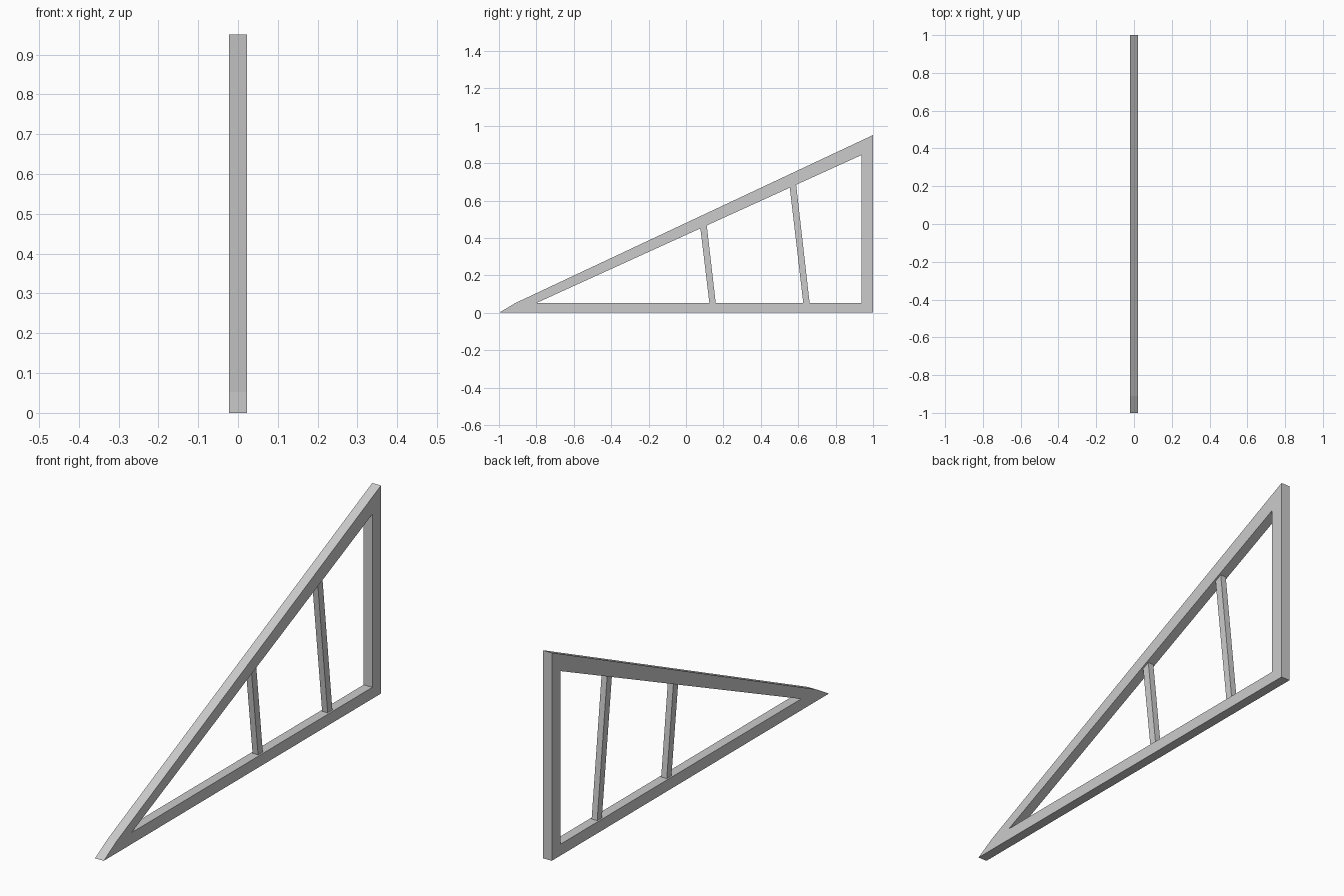
import bpy, bmesh

cube = bpy.data.objects.get("Cube")
if cube:
    bpy.data.objects.remove(cube, do_unlink=True)

# Single grey finish
grey = bpy.data.materials.new("plain grey")
grey.use_nodes = True
colour = (0.6, 0.6, 0.6, 1)
grey.diffuse_color = colour
grey.node_tree.nodes["Principled BSDF"].inputs["Base Color"].default_value = colour


def slab(name, points, faces, half):
    """Extrude side-profile (y, z) faces symmetrically across x."""
    bm = bmesh.new()
    verts = [bm.verts.new((-half, y, z)) for y, z in points]
    for face in faces:
        bm.faces.new([verts[i] for i in face])
    res = bmesh.ops.extrude_face_region(bm, geom=bm.faces[:], use_keep_orig=True)
    moved = [g for g in res["geom"] if isinstance(g, bmesh.types.BMVert)]
    bmesh.ops.translate(bm, verts=moved, vec=(2 * half, 0, 0))
    bmesh.ops.recalc_face_normals(bm, faces=bm.faces[:])
    mesh = bpy.data.meshes.new(name)
    bm.to_mesh(mesh)
    bm.free()
    mesh.materials.append(grey)
    obj = bpy.data.objects.new(name, mesh)
    bpy.context.collection.objects.link(obj)
    return obj


# Triangular frame: bottom rail, upright post and sloping rafter share mitred corners
TIP, HEEL, APEX, BEND = (-1, 0), (1, 0), (1, 0.95), (-0.91, 0.053)
IN_TIP, IN_HEEL, IN_APEX = (-0.8, 0.052), (0.938, 0.052), (0.938, 0.843)
slab("triangular_frame",
     [TIP, HEEL, APEX, BEND, IN_TIP, IN_HEEL, IN_APEX],
     [(0, 1, 5, 4), (1, 2, 6, 5), (2, 3, 0, 4, 6)], 0.022)


def under_rafter(y):
    slope = (IN_APEX[1] - IN_TIP[1]) / (IN_APEX[0] - IN_TIP[0])
    return IN_TIP[1] + slope * (y - IN_TIP[0])


# Leaning struts, slimmer than the frame, cut to the rafter's underside
for name, foot, head in (("front_strut", 0.125, 0.077), ("rear_strut", 0.627, 0.555)):
    w = 0.034
    slab(name, [(foot, IN_TIP[1]), (foot + w, IN_TIP[1]),
                (head + w, under_rafter(head + w)), (head, under_rafter(head))],
         [(0, 1, 2, 3)], 0.014)
